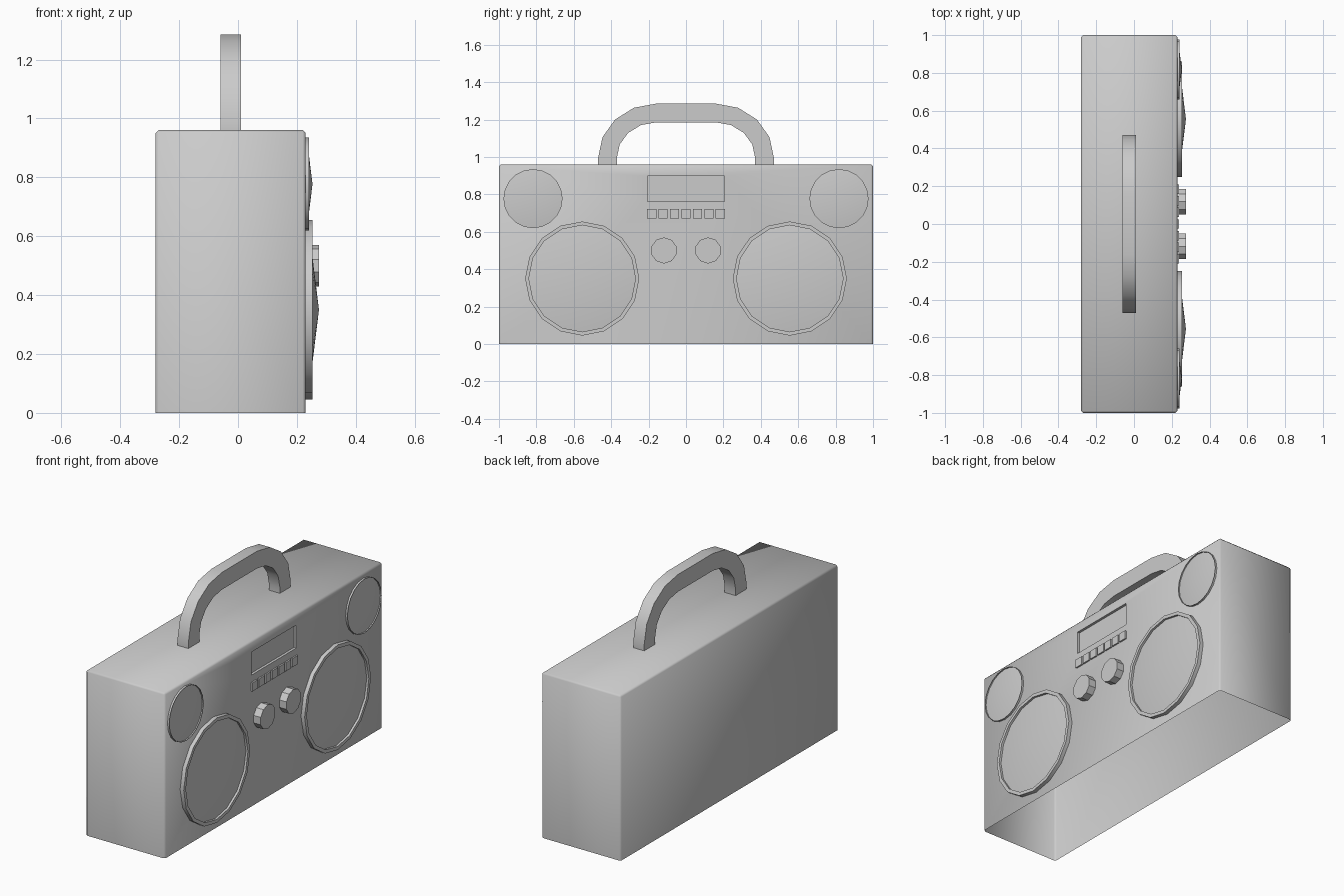
import bpy, bmesh
from math import cos, sin, pi
from mathutils import Vector

if "Cube" in bpy.data.objects:
    bpy.data.objects.remove(bpy.data.objects["Cube"])

FRONT = 0.23   # x of the speaker face


def finish(bm, name, angle=0.6):
    bmesh.ops.recalc_face_normals(bm, faces=bm.faces[:])
    me = bpy.data.meshes.new(name)
    bm.to_mesh(me)
    bm.free()
    ob = bpy.data.objects.new(name, me)
    bpy.context.collection.objects.link(ob)
    bpy.ops.object.select_all(action='DESELECT')
    ob.select_set(True)
    bpy.context.view_layer.objects.active = ob
    bpy.ops.object.shade_smooth_by_angle(angle=angle)
    return ob


def box(bm, lo, hi):
    verts = bmesh.ops.create_cube(bm, size=1)["verts"]
    lo, hi = Vector(lo), Vector(hi)
    for v in verts:
        v.co = (lo + hi) / 2 + v.co * (hi - lo)


def lathe(name, y, z, profile, sides):
    """Spin (radius, x) points about an x-axis line through (y, z)."""
    bm = bmesh.new()
    rings = []
    for r, x in profile:
        if r == 0:
            rings.append([bm.verts.new((x, y, z))] * sides)
        else:
            rings.append([bm.verts.new((x, y + r * sin(2 * pi * i / sides),
                                        z + r * cos(2 * pi * i / sides)))
                          for i in range(sides)])
    for a, b in zip(rings, rings[1:]):
        for i in range(sides):
            j = (i + 1) % sides
            quad = [a[i], a[j], b[j], b[i]]
            bm.faces.new(list(dict.fromkeys(quad)))
    return finish(bm, name)


# Case: open underneath, with slightly chamfered upper and upright edges
bm = bmesh.new()
box(bm, (-0.28, -1, 0), (FRONT, 1, 0.96))
bm.normal_update()
bottom = [f for f in bm.faces if f.normal.z < -0.9]
bmesh.ops.delete(bm, geom=bottom, context='FACES_ONLY')
edges = [e for e in bm.edges if max(v.co.z for v in e.verts) > 0.5]
bmesh.ops.bevel(bm, geom=edges, offset=0.01, segments=1, affect='EDGES')
bm.normal_update()

# Sunken display window in the front face
face = max(bm.faces, key=lambda f: f.calc_center_median().x)
bmesh.ops.inset_individual(bm, faces=[face], thickness=0.05)
for v in face.verts:
    v.co.y = 0.206 if v.co.y > 0 else -0.206
    v.co.z = 0.897 if v.co.z > 0.5 else 0.763
window = bmesh.ops.extrude_discrete_faces(bm, faces=[face])["faces"][0]
for v in window.verts:
    v.co.x -= 0.015
finish(bm, "case", 0.9)

# Carrying handle: flat band swept over a rounded arch
bm = bmesh.new()


def arch(ry, rz):
    right = [(0.47 - 0.31 + ry, 0.96)]
    right += [(0.16 + ry * cos(a * pi / 8), 0.995 + rz * sin(a * pi / 8))
              for a in range(5)]
    return right + [(-y, z) for y, z in reversed(right)]


loops = [[bm.verts.new((x, y, z)) for y, z in arch(ry, rz)]
         for x, ry, rz in ((-0.06, 0.31, 0.29), (0.01, 0.31, 0.29),
                           (0.01, 0.21, 0.19), (-0.06, 0.21, 0.19))]
for k in range(4):
    a, b = loops[k], loops[(k + 1) % 4]
    for i in range(len(a) - 1):
        bm.faces.new((a[i], a[i + 1], b[i + 1], b[i]))
for i in (0, -1):
    bm.faces.new([lp[i] for lp in loops])
finish(bm, "handle")

# Speakers and knobs, one of each on both sides
for side, s in (("left", -1), ("right", 1)):
    lathe(side + "_woofer", s * 0.555, 0.35,
          [(0.305, FRONT), (0.305, 0.253), (0.285, 0.253),
           (0.285, 0.24), (0, 0.275)], 16)
    lathe(side + "_tweeter", s * 0.818, 0.777,
          [(0.158, FRONT), (0.158, 0.241), (0.155, 0.241),
           (0.155, 0.234), (0, 0.253)], 20)
    lathe(side + "_knob", s * 0.118, 0.5,
          [(0.07, FRONT), (0.07, 0.275), (0, 0.275)], 10)

# Row of seven push buttons
bm = bmesh.new()
for k in range(-3, 4):
    y = k * 0.0613
    box(bm, (FRONT - 0.005, y - 0.025, 0.672), (0.239, y + 0.025, 0.722))
finish(bm, "buttons")
